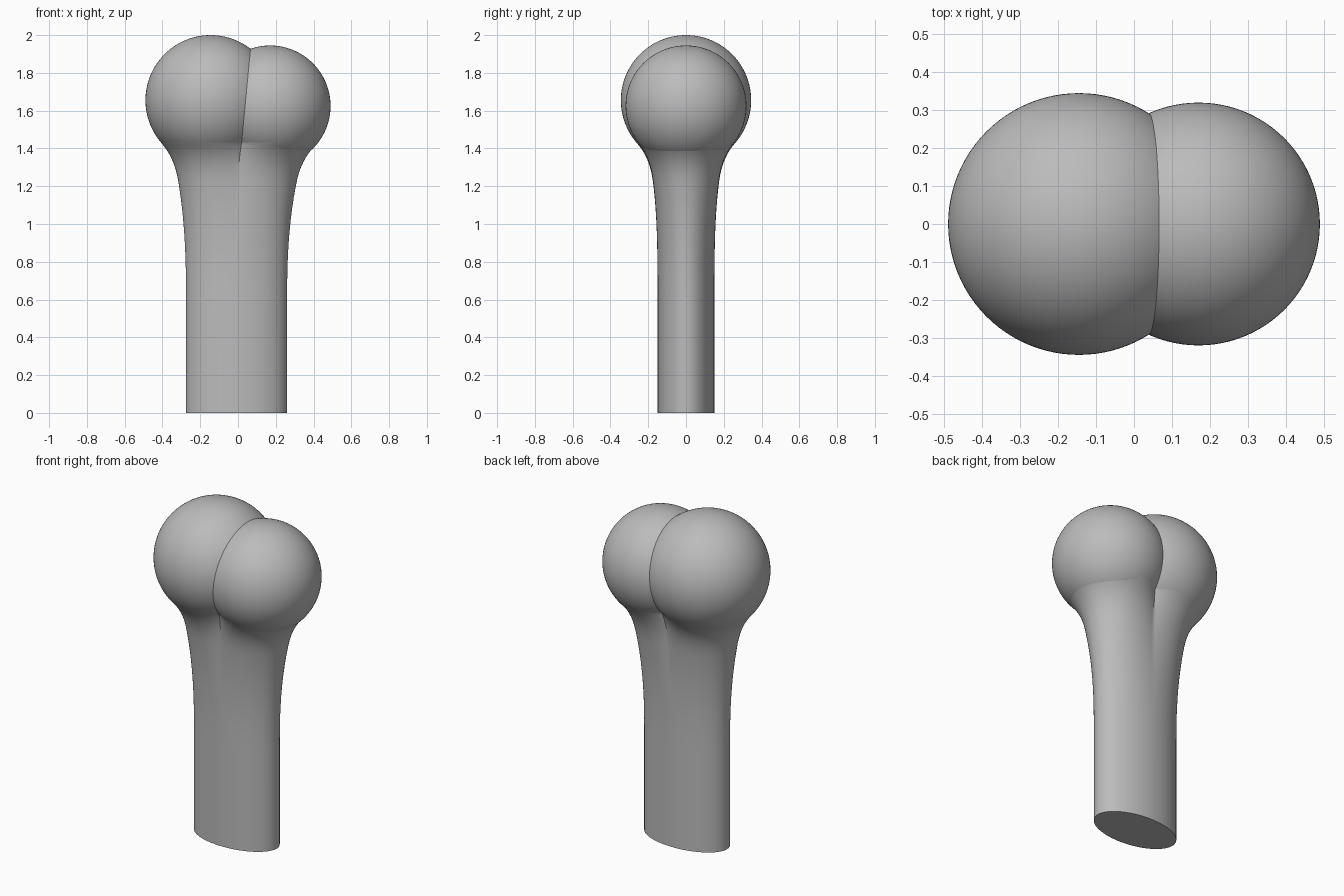
import bpy, bmesh, math

cube = bpy.data.objects.get("Cube")
if cube:
    bpy.data.objects.remove(cube, do_unlink=True)

grey = bpy.data.materials.new("plain grey")
grey.use_nodes = True
colour = (0.5, 0.5, 0.5, 1)
grey.diffuse_color = colour
grey.node_tree.nodes["Principled BSDF"].inputs["Base Color"].default_value = colour

# Rounded ends: name, centre x, centre z, radius
KNOBS = [("large_knob", -0.145, 1.655, 0.345), ("small_knob", 0.17, 1.625, 0.32)]
JOIN = 1.43      # height where the shaft meets the knobs
NECK = 1.2       # height where the strong flare begins
SEGMENTS = 128


def finish(name, bm):
    bmesh.ops.recalc_face_normals(bm, faces=bm.faces)
    mesh = bpy.data.meshes.new(name)
    bm.to_mesh(mesh)
    bm.free()
    mesh.materials.append(grey)
    obj = bpy.data.objects.new(name, mesh)
    bpy.context.collection.objects.link(obj)
    bpy.ops.object.select_all(action="DESELECT")
    obj.select_set(True)
    bpy.context.view_layer.objects.active = obj
    bpy.ops.object.shade_smooth_by_angle(angle=math.radians(35))
    return obj


def slices(z):
    """Horizontal circles cut through the knobs: centre x and squared radius."""
    return [(x, r * r - (z - cz) ** 2) for _, x, cz, r in KNOBS]


def knob_outline(angle, z):
    """Point on the merged outline of both knobs, cast from the cleft."""
    (xa, ra), (xb, rb) = slices(z)
    cleft = (ra - rb + xb * xb - xa * xa) / (2 * (xb - xa))
    c, s = math.cos(angle), math.sin(angle)
    reach = max((x - cleft) * c + math.sqrt(max(r2 - ((x - cleft) * s) ** 2, 0))
                for x, r2 in ((xa, ra), (xb, rb)))
    return cleft + reach * c, reach * s


def flare(z):
    """Blend from oval shaft (0) to knob outline (1)."""
    if z <= 0.6:
        return 0
    if z <= NECK:
        return 0.28 * ((z - 0.6) / 0.6) ** 2.5
    h = JOIN - NECK
    u = (z - NECK) / h
    return (0.28 * (2 * u**3 - 3 * u**2 + 1) + 1.15 * h * (u**3 - 2 * u**2 + u)
            + (3 * u**2 - 2 * u**3) + 6.5 * h * (u**3 - u**2))


# Knobs
for name, x, z, r in KNOBS:
    bm = bmesh.new()
    bmesh.ops.create_uvsphere(bm, u_segments=96, v_segments=64, radius=r)
    bmesh.ops.translate(bm, verts=bm.verts, vec=(x, 0, z))
    finish(name, bm)

# Shaft: oval rings flaring into the two-lobed outline, tucked into the knobs
heights = [0, 0.3, 0.6] + [0.6 + 0.06 * i for i in range(1, 10)]
heights += [NECK + (JOIN - NECK) * i / 16 for i in range(17)]
bm = bmesh.new()
rings = []
for z in heights + [JOIN + 0.03]:
    t = flare(min(z, JOIN))
    tuck = 0.99 if z > JOIN else 1
    ring = []
    for i in range(SEGMENTS):
        a = math.tau * i / SEGMENTS
        kx, ky = knob_outline(a, max(z, JOIN))
        ox, oy = -0.0075 + 0.2675 * math.cos(a), 0.15 * math.sin(a)
        ring.append(bm.verts.new(((ox + (kx - ox) * t) * tuck, (oy + (ky - oy) * t) * tuck, z)))
    rings.append(ring)
for low, high in zip(rings, rings[1:]):
    for i in range(SEGMENTS):
        j = (i + 1) % SEGMENTS
        bm.faces.new((low[i], low[j], high[j], high[i]))
bm.faces.new(rings[0])
bm.faces.new(rings[-1])
finish("shaft", bm)
